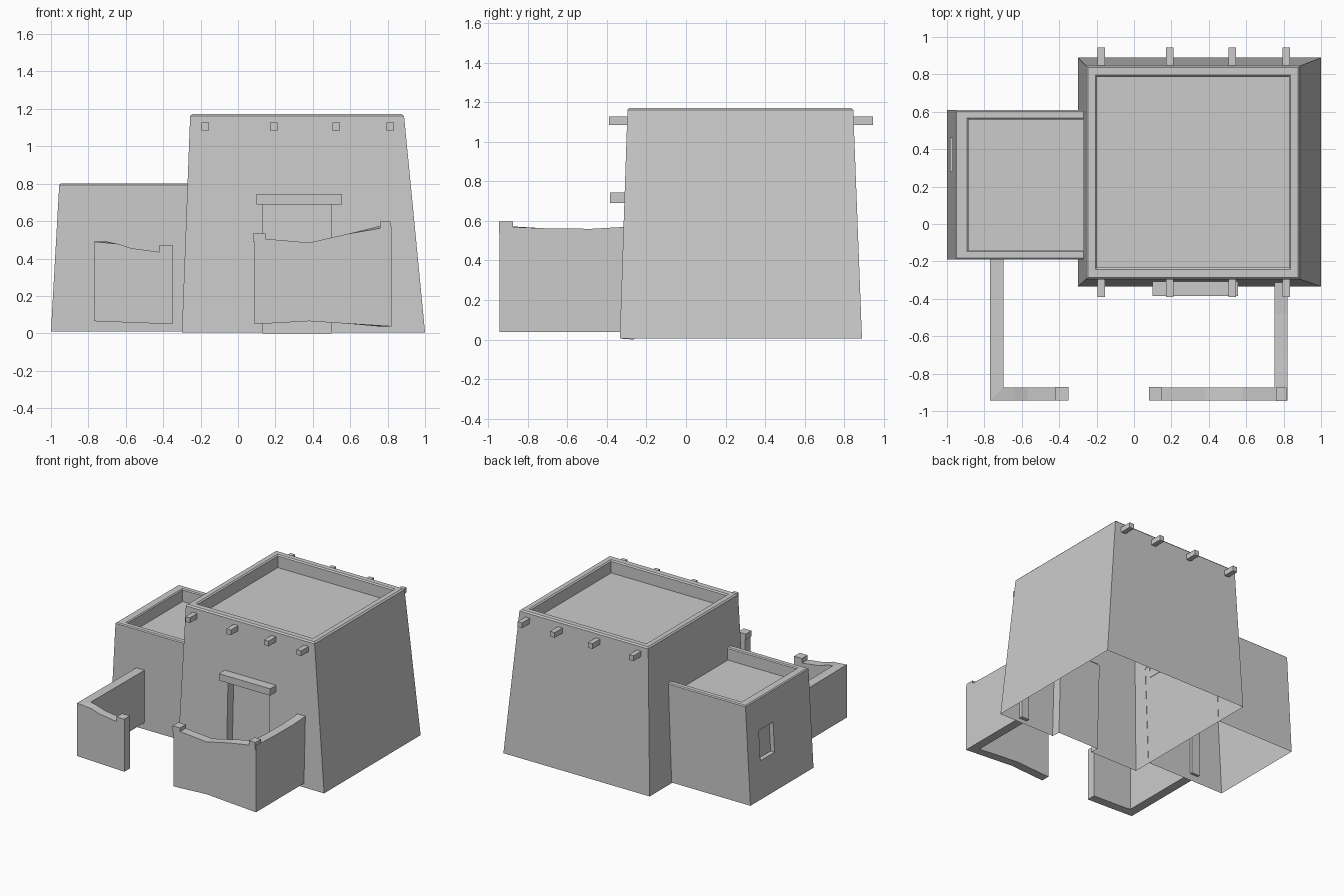
import bpy, bmesh

if "Cube" in bpy.data.objects:
    bpy.data.objects.remove(bpy.data.objects["Cube"])


def finish(bm, name, closed=True):
    if closed:
        bmesh.ops.recalc_face_normals(bm, faces=bm.faces)
    me = bpy.data.meshes.new(name)
    bm.to_mesh(me)
    bm.free()
    ob = bpy.data.objects.new(name, me)
    bpy.context.collection.objects.link(ob)
    return ob


def box(name, x0, x1, y0, y1, z0, z1):
    bm = bmesh.new()
    bmesh.ops.create_cube(bm, size=1)
    for v in bm.verts:
        v.co = (x1 if v.co.x > 0 else x0, y1 if v.co.y > 0 else y0, z1 if v.co.z > 0 else z0)
    return finish(bm, name)


def loft(bm, rings, loop):
    """Join rings of points by quads; returns the vertex rings."""
    rows = [[bm.verts.new(p) for p in r] for r in rings]
    n = len(rows[0])
    for a, b in zip(rows, rows[1:]):
        for i in range(n if loop else n - 1):
            j = (i + 1) % n
            bm.faces.new((a[i], a[j], b[j], b[i]))
    return rows


def drop_face(bm, verts):
    bm.faces.remove(next(f for f in bm.faces if set(f.verts) == set(verts)))


# main tower: tapered walls, softened parapet rim, sunken roof, open underneath
bm = bmesh.new()
sections = [(-.30, 1.0, -.335, .89, .005), (-.256, .888, -.296, .846, 1.161),
            (-.246, .877, -.286, .836, 1.172), (-.207, .838, -.243, .797, 1.172),
            (-.197, .828, -.233, .787, 1.163), (-.197, .828, -.233, .787, 1.07)]
rows = loft(bm, [[(a, c, z), (b, c, z), (b, d, z), (a, d, z)]
                 for a, b, c, d, z in sections], True)
bm.faces.new(rows[-1])

# doorway: notch in the front wall with a shallow recess and closed back
drop_face(bm, [rows[0][0], rows[0][1], rows[1][0], rows[1][1]])
door = [(.13, .005), (.13, .70), (.50, .70), (.50, .005)]
outer = [bm.verts.new((x, -.335 + .0337 * z, z)) for x, z in door]
inner = [bm.verts.new((x, -.262 + .0337 * z, z if z > .1 else 0)) for x, z in door]
bm.faces.new([rows[0][0]] + outer + [rows[0][1], rows[1][1], rows[1][0]])
for i in range(3):
    bm.faces.new((outer[i], inner[i], inner[i + 1], outer[i + 1]))
bm.faces.new(inner)
finish(bm, "main_tower")
box("door_lintel", .10, .555, -.385, -.29, .69, .745)

# side room: three-sided, joined to the tower wall
bm = bmesh.new()
sections = [(-1.0, -.19, .61, .01), (-.956, -.19, .61, .793), (-.948, -.182, .602, .80),
            (-.893, -.148, .568, .80), (-.885, -.14, .56, .793), (-.885, -.14, .56, .70)]
rows = loft(bm, [[(-.298 + .039 * z, d, z), (a, d, z), (a, c, z), (-.298 + .039 * z, c, z)]
                 for a, c, d, z in sections], False)
bm.faces.new(rows[-1])

# recessed window in the left wall
wall = [rows[0][1], rows[0][2], rows[1][2], rows[1][1]]
drop_face(bm, wall)
window = [(.46, .31), (.28, .31), (.28, .55), (.46, .55)]
rim, back = [[bm.verts.new((-1 + .0562 * (z - .01) + depth, y, z)) for y, z in window]
             for depth in (0, .035)]
for i in range(4):
    j = (i + 1) % 4
    bm.faces.new((wall[i], wall[j], rim[j], rim[i]))
    bm.faces.new((rim[i], rim[j], back[j], back[i]))
bm.faces.new(back)
finish(bm, "side_room")

# roof beam ends, front and back
for i, x in enumerate((-.175, .19, .525, .815)):
    box(f"front_beam_{i + 1}", x - .02, x + .02, -.39, -.285, 1.085, 1.127)
    box(f"back_beam_{i + 1}", x - .02, x + .02, .835, .945, 1.085, 1.127)


def yard_wall(name, stations):
    """Thick wall through stations (outer xy, inner xy, bottom, top)."""
    bm = bmesh.new()
    rows = loft(bm, [[(*o, b), (*o, t), (*i, t), (*i, b)] for o, i, b, t in stations], True)
    bm.faces.new(rows[0])
    bm.faces.new(rows[-1])
    finish(bm, name)


def front_run(points):
    return [((x, -.943), (x, -.873), b, t) for x, b, t in points]


# courtyard walls with uneven tops
yard_wall("left_yard_wall",
          front_run([(-.35, .05, .435), (-.42, .052, .435), (-.57, .057, .455), (-.64, .06, .478)])
          + [((-.77, -.943), (-.697, -.873), .065, .49),
             ((-.77, -.17), (-.697, -.17), .065, .485)])
yard_wall("right_yard_wall",
          front_run([(.088, .05, .515), (.15, .052, .505), (.38, .065, .485), (.58, .052, .53)])
          + [((.82, -.943), (.75, -.873), .037, .572),
             ((.82, -.72), (.75, -.72), .037, .563),
             ((.82, -.48), (.75, -.48), .037, .56),
             ((.82, -.305), (.75, -.305), .037, .57)])

# post caps at wall ends and corner
box("left_gate_cap", -.42, -.35, -.944, -.872, .42, .472)
box("right_gate_cap", .08, .147, -.944, -.872, .49, .535)
box("corner_cap", .76, .815, -.945, -.875, .54, .597)
